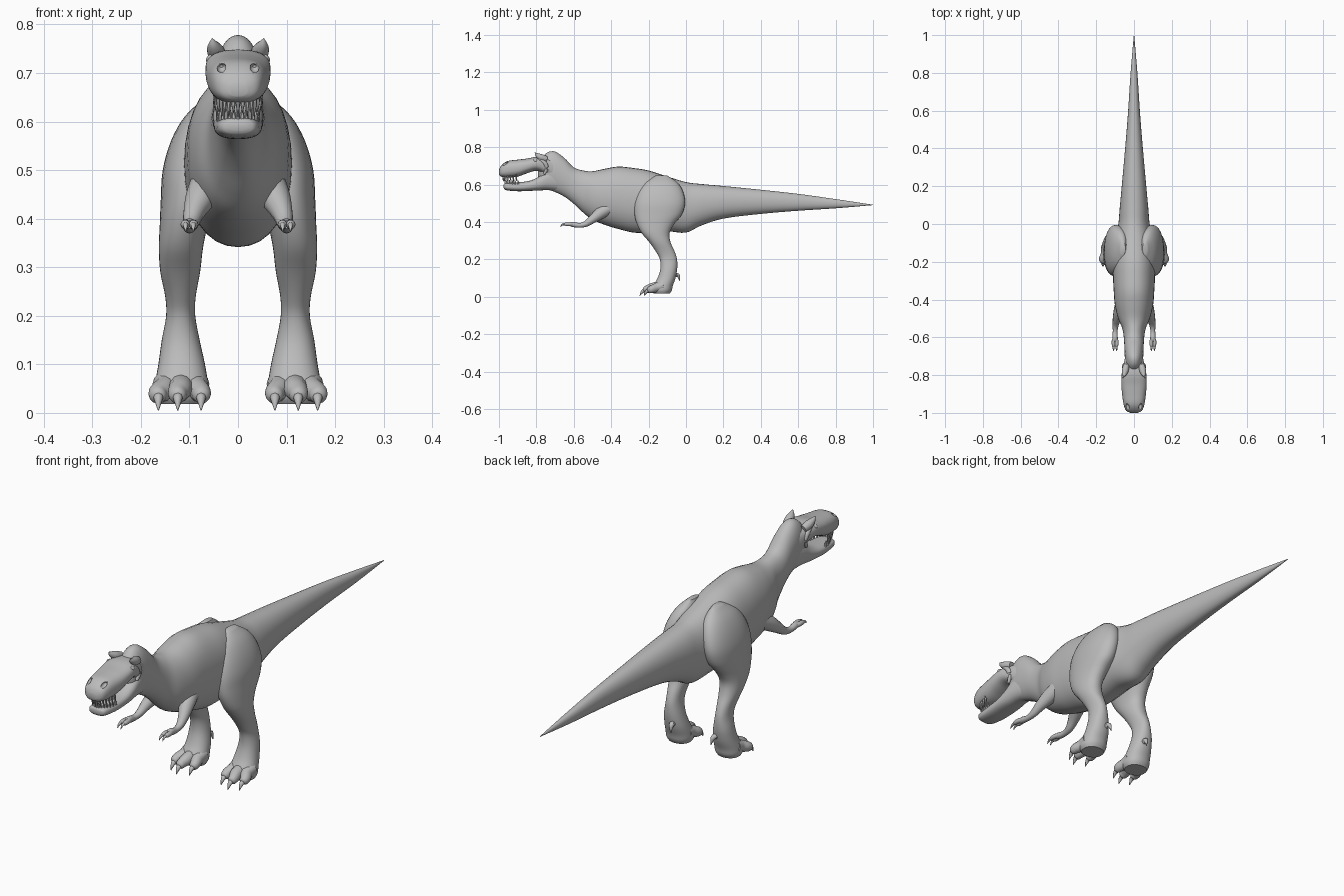
import bpy, math
from mathutils import Vector

skin = bpy.data.materials.new("grey skin")
skin.diffuse_color = (0.5, 0.5, 0.5, 1)


def spline(rows, steps):
    """Smoothly resample rows of numbers (Catmull-Rom)."""
    rows = [Vector(r) for r in rows]
    out = []
    for i in range(len(rows) - 1):
        a, b, c = rows[max(i - 1, 0)], rows[i], rows[i + 1]
        d = rows[min(i + 2, len(rows) - 1)]
        for k in range(steps):
            t = k / steps
            out.append(0.5 * (2 * b + (c - a) * t + (2 * a - 5 * b + 4 * c - d) * t * t
                              + (3 * b - a - 3 * c + d) * t ** 3))
    return out + [rows[-1]]


def make(name, chains, mirror=False):
    """Skin one or more chains of rings into one smooth object."""
    verts, faces = [], []
    for rings in chains:
        n, base = len(rings[0]), len(verts)
        for ring in rings:
            verts += ring
        for i in range(len(rings) - 1):
            for j in range(n):
                a, b = base + i * n + j, base + i * n + (j + 1) % n
                faces.append((a, b, b + n, a + n))
        faces.append(tuple(range(base + n - 1, base - 1, -1)))
        last = base + (len(rings) - 1) * n
        faces.append(tuple(range(last, last + n)))
    me = bpy.data.meshes.new(name)
    me.from_pydata(verts, [], faces)
    me.materials.append(skin)
    ob = bpy.data.objects.new(name, me)
    bpy.context.collection.objects.link(ob)
    bpy.ops.object.select_all(action='DESELECT')
    ob.select_set(True)
    bpy.context.view_layer.objects.active = ob
    bpy.ops.object.mode_set(mode='EDIT')
    bpy.ops.mesh.select_all(action='SELECT')
    bpy.ops.mesh.normals_make_consistent(inside=False)
    bpy.ops.object.mode_set(mode='OBJECT')
    bpy.ops.object.shade_smooth_by_angle(angle=math.radians(45))
    if mirror:
        ob.modifiers.new("mirror", 'MIRROR')
    return ob


def oval(n, power):
    for j in range(n):
        c, s = math.cos(math.tau * j / n), math.sin(math.tau * j / n)
        yield (math.copysign(abs(c) ** (2 / power), c),
               math.copysign(abs(s) ** (2 / power), s))


def along_y(rows, power=2.0, n=32):
    """Upright sections: y, top, bottom, half width."""
    return [[(w * c, y, (t + b) / 2 + (t - b) / 2 * s) for c, s in oval(n, power)]
            for y, t, b, w in spline(rows, 4)]


def along_z(rows, power=2.0, n=32):
    """Level sections: z, front, back, inner, outer."""
    return [[((i + o) / 2 + (o - i) / 2 * c, (f + b) / 2 + (b - f) / 2 * s, z)
             for c, s in oval(n, power)] for z, f, b, i, o in spline(rows, 4)]


def tube(rows, n=12, steps=4):
    """Round limb: x, y, z, radius."""
    pts, rings = spline(rows, steps), []
    for i, p in enumerate(pts):
        d = pts[min(i + 1, len(pts) - 1)].xyz - pts[max(i - 1, 0)].xyz
        q = d.to_track_quat('Z', 'Y')
        rings.append([p.xyz + q @ Vector((p[3] * c, p[3] * s, 0)) for c, s in oval(n, 2)])
    return rings


# Tail, torso, neck and nape crest
make("body", [along_y([
    (1.0, .492, .49, .001), (.8, .522, .473, .018), (.6, .550, .460, .031),
    (.4, .572, .443, .047), (.2, .592, .418, .065), (.08, .603, .380, .076),
    (0, .613, .343, .083), (-.1, .643, .350, .100), (-.2, .675, .343, .110),
    (-.28, .688, .343, .111), (-.36, .696, .362, .107), (-.43, .685, .383, .101),
    (-.5, .671, .412, .084), (-.55, .675, .450, .063), (-.6, .692, .497, .054),
    (-.65, .742, .535, .051), (-.7, .776, .560, .049), (-.74, .772, .575, .045),
    (-.77, .745, .600, .036), (-.79, .72, .64, .015)], 2.15)])

# Skull with snout
skull = make("skull", [along_y([
    (-1.0, .678, .652, .018), (-.988, .702, .642, .042), (-.955, .725, .637, .055),
    (-.9, .733, .642, .063), (-.85, .739, .660, .067), (-.8, .748, .673, .066),
    (-.75, .745, .655, .056), (-.7, .735, .62, .046)], 2.5)])

# Lower jaw
make("lower_jaw", [along_y([
    (-.975, .600, .582, .02), (-.962, .608, .570, .039), (-.9, .612, .564, .047),
    (-.84, .619, .566, .05), (-.79, .640, .568, .051), (-.74, .675, .570, .049),
    (-.68, .69, .565, .043)], 2.5)])

# Nostrils and eye sockets cut into the skull
holes = make("nostril_cutter", [
    tube([(s * .034, -.99, .705, .003), (s * .034, -.975, .709, .009),
          (s * .034, -.958, .712, .009), (s * .034, -.948, .714, .003)], 10)
    for s in (1, -1)])
holes.hide_render = True
holes.hide_viewport = True
cut = skull.modifiers.new("nostrils", 'BOOLEAN')
cut.operation, cut.object, cut.solver = 'DIFFERENCE', holes, 'EXACT'

# Eyes, brow horns and the ridge behind each eye
make("eyes", [tube([(.048, -.805, .727, .002), (.054, -.805, .727, .010),
                    (.060, -.805, .727, .010), (.066, -.805, .727, .002)])], True)
make("brow_horns", [tube([(.040, -.745, .735, .016), (.046, -.775, .745, .018),
                          (.051, -.797, .758, .011), (.053, -.808, .771, .001)])], True)
make("cheek_ridges", [tube([(.050, -.785, .738, .008), (.052, -.755, .715, .011),
                            (.049, -.745, .685, .010), (.046, -.76, .655, .006)])], True)

# Teeth around both jaws
upper, lower = [], []
for k in range(15):
    a = math.pi * (k + .5) / 15
    x, y = .046 * math.cos(a), -.90 - .078 * math.sin(a)
    size = .034 + .009 * (k % 2)
    upper.append(tube([(x, y, .655, .006), (x, y, .635, .0045),
                       (x * .97, y + .003, .652 - size, .0005)], 6, 2))
    lower.append(tube([(x * .88, y + .012, .600, .005), (x * .9, y + .01, .616, .004),
                       (x * .9, y + .008, .628, .0005)], 6, 2))
make("upper_teeth", upper)
make("lower_teeth", lower)

# Legs from hip to sole
make("legs", [along_z([
    (.648, -.16, -.10, .045, .07), (.61, -.225, -.045, .03, .110),
    (.56, -.258, -.015, .03, .138), (.5, -.274, -.005, .04, .155),
    (.44, -.275, -.022, .05, .159), (.39, -.263, -.062, .062, .161),
    (.34, -.237, -.088, .072, .163), (.29, -.195, -.082, .078, .160),
    (.24, -.160, -.060, .087, .150), (.2, -.140, -.048, .088, .148),
    (.15, -.137, -.047, .079, .157), (.1, -.152, -.056, .068, .164),
    (.06, -.176, -.070, .062, .171), (.035, -.182, -.076, .062, .172),
    (.018, -.172, -.086, .07, .164)], 2.2)], True)

# Toes and claws
toes, claws = [], []
for x0, x1, y in ((.085, .076, -.205), (.118, .124, -.227), (.150, .164, -.205)):
    toes.append(tube([(x0, -.12, .06, .026), (x0, y + .05, .05, .025),
                      (x1, y + .022, .041, .021), (x1, y + .005, .034, .016),
                      (x1, y - .002, .031, .005)]))
    claws.append(tube([(x1, y + .012, .036, .011), (x1, y - .006, .028, .009),
                       (x1, y - .02, .005, .001)], 8))
claws.append(tube([(.105, -.065, .115, .012), (.100, -.042, .115, .010),
                   (.096, -.034, .085, .001)], 8))
make("toes", toes, True)
make("toe_claws", claws, True)

# Small arms with two clawed fingers
make("arms", [tube([(.062, -.41, .475, .035), (.076, -.46, .445, .032),
                    (.090, -.50, .415, .023), (.097, -.535, .390, .016),
                    (.100, -.57, .382, .0125), (.100, -.605, .387, .014),
                    (.100, -.625, .388, .008)])], True)
fingers, nails = [], []
for x in (.092, .108):
    fingers.append(tube([(.100, -.595, .387, .010), (x, -.62, .388, .010),
                         (x, -.643, .388, .009), (x, -.652, .386, .004)]))
    nails.append(tube([(x, -.642, .388, .006), (x, -.66, .386, .005),
                       (x, -.672, .373, .0008)], 8))
make("fingers", fingers, True)
make("finger_claws", nails, True)
